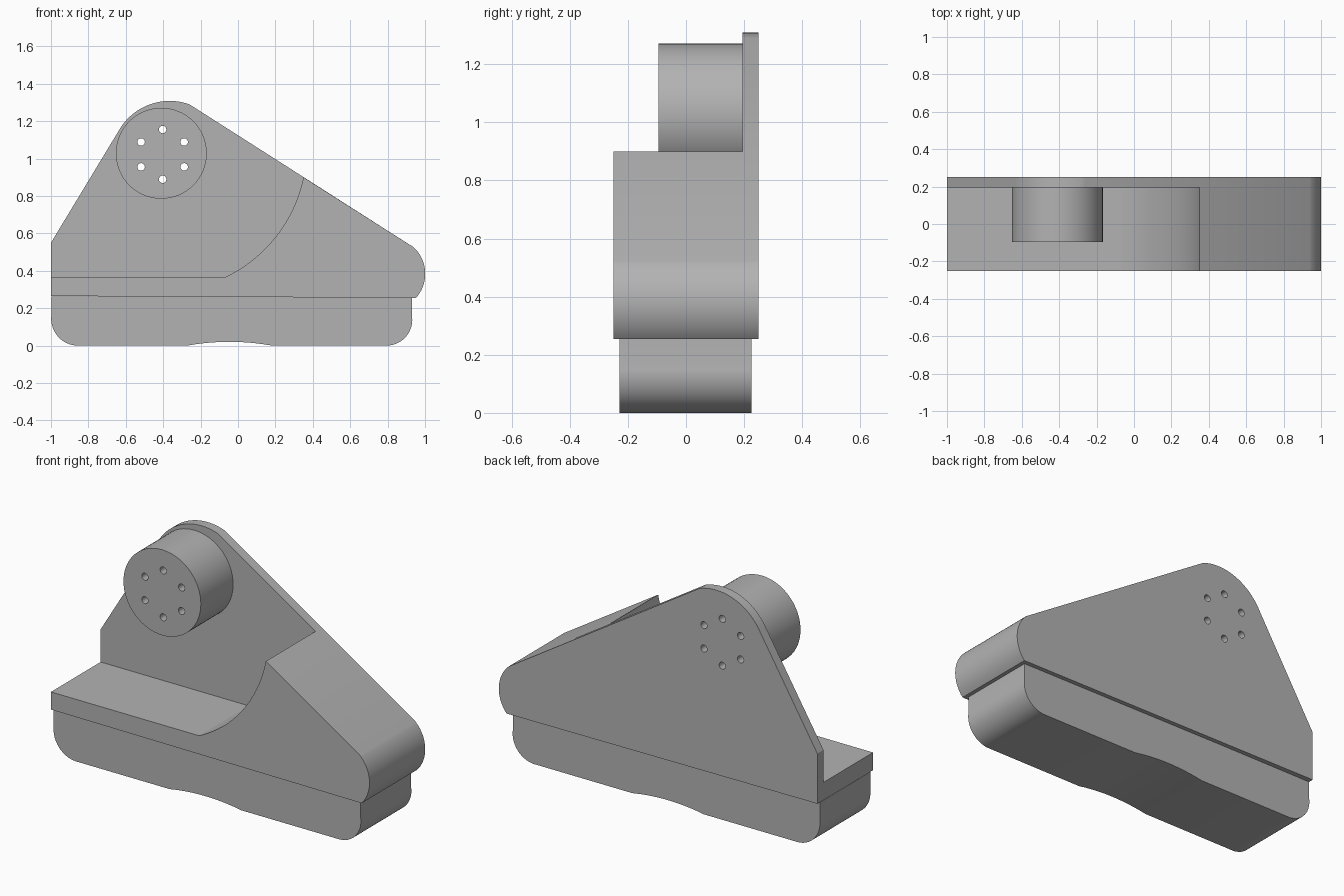
import bpy, bmesh, math
from mathutils import Vector

cube = bpy.data.objects.get("Cube")
if cube:
    bpy.data.objects.remove(cube, do_unlink=True)

grey = bpy.data.materials.new("plain grey")
grey.use_nodes = True
colour = (0.45, 0.45, 0.45, 1)
grey.diffuse_color = colour
grey.node_tree.nodes["Principled BSDF"].inputs["Base Color"].default_value = colour


def arc(a, b, sag, n=20):
    """Points of an arc from a to b, bulging right of the travel direction by sag."""
    a, b = Vector(a), Vector(b)
    chord = b - a
    half = chord.length / 2
    side = 1 if sag > 0 else -1
    r = (half ** 2 + sag ** 2) / (2 * abs(sag))
    out = Vector((chord.y, -chord.x)).normalized() * side
    along = chord.normalized()
    centre = (a + b) / 2 - out * (r - abs(sag))
    sweep = math.asin(min(1, half / r))
    angles = [sweep * (2 * i / n - 1) for i in range(n + 1)]
    return [tuple(centre + r * (out * math.cos(t) + along * math.sin(t))) for t in angles]


def extrude(name, profile, y0, y1):
    """Extrude an (x, z) profile from y0 to y1."""
    bm = bmesh.new()
    face = bm.faces.new([bm.verts.new((x, y0, z)) for x, z in profile])
    moved = bmesh.ops.extrude_face_region(bm, geom=[face])["geom"]
    verts = [g for g in moved if isinstance(g, bmesh.types.BMVert)]
    bmesh.ops.translate(bm, verts=verts, vec=(0, y1 - y0, 0))
    bmesh.ops.recalc_face_normals(bm, faces=bm.faces)
    mesh = bpy.data.meshes.new(name)
    bm.to_mesh(mesh)
    bm.free()
    obj = bpy.data.objects.new(name, mesh)
    bpy.context.collection.objects.link(obj)
    mesh.materials.append(grey)
    return obj


def circle(x, z, r, n):
    return [(x + r * math.cos(math.tau * i / n), z + r * math.sin(math.tau * i / n))
            for i in range(n)]


def select(obj):
    bpy.ops.object.select_all(action='DESELECT')
    obj.select_set(True)
    bpy.context.view_layer.objects.active = obj


# Shared outline of the rounded right-hand end
bottom_left, bottom_right = (-1, 0.265), (0.952, 0.255)
nose = arc(bottom_right, (0.94, 0.525), 0.055)

# Tall back plate with a rounded top
crown = arc((-0.26, 1.29), (-0.64, 1.145), 0.075)
plate = extrude("back_plate", [bottom_left] + nose + crown + [(-1, 0.55)], 0.195, 0.25)

# Front body with a ledge and a curved cutaway around the hub
cutaway = arc((0.35, 0.9), (-0.07, 0.365), -0.08, 32)
body = extrude("front_body", [bottom_left] + nose + cutaway + [(-1, 0.365)], -0.25, 0.195)

# Narrower base with rounded lower corners and a shallow arch underneath
base_profile = ([(-0.998, 0.262)] + arc((-0.998, 0.16), (-0.85, 0), 0.05)
                + arc((-0.27, 0), (0.18, 0), -0.02)
                + arc((0.79, 0), (0.93, 0.16), 0.05) + [(0.93, 0.262)])
base = extrude("base", base_profile, -0.228, 0.225)

# Round hub
hub = extrude("hub", circle(-0.41, 1.028, 0.243, 64), -0.095, 0.195)

# Ring of six bolt holes through hub and plate
for i in range(6):
    t = math.radians(30 + 60 * i)
    hole = extrude("hole_cutter", circle(-0.403 + 0.133 * math.cos(t),
                                         1.022 + 0.133 * math.sin(t), 0.02, 20), -0.4, 0.4)
    hole.hide_render = True
    for part in (hub, plate):
        select(part)
        mod = part.modifiers.new("bolt_hole", 'BOOLEAN')
        mod.operation = 'DIFFERENCE'
        mod.solver = 'EXACT'
        mod.object = hole
        bpy.ops.object.modifier_apply(modifier=mod.name)
    bpy.data.objects.remove(hole, do_unlink=True)

for part in (plate, body, base, hub):
    select(part)
    bpy.ops.object.shade_smooth_by_angle(angle=math.radians(25))
